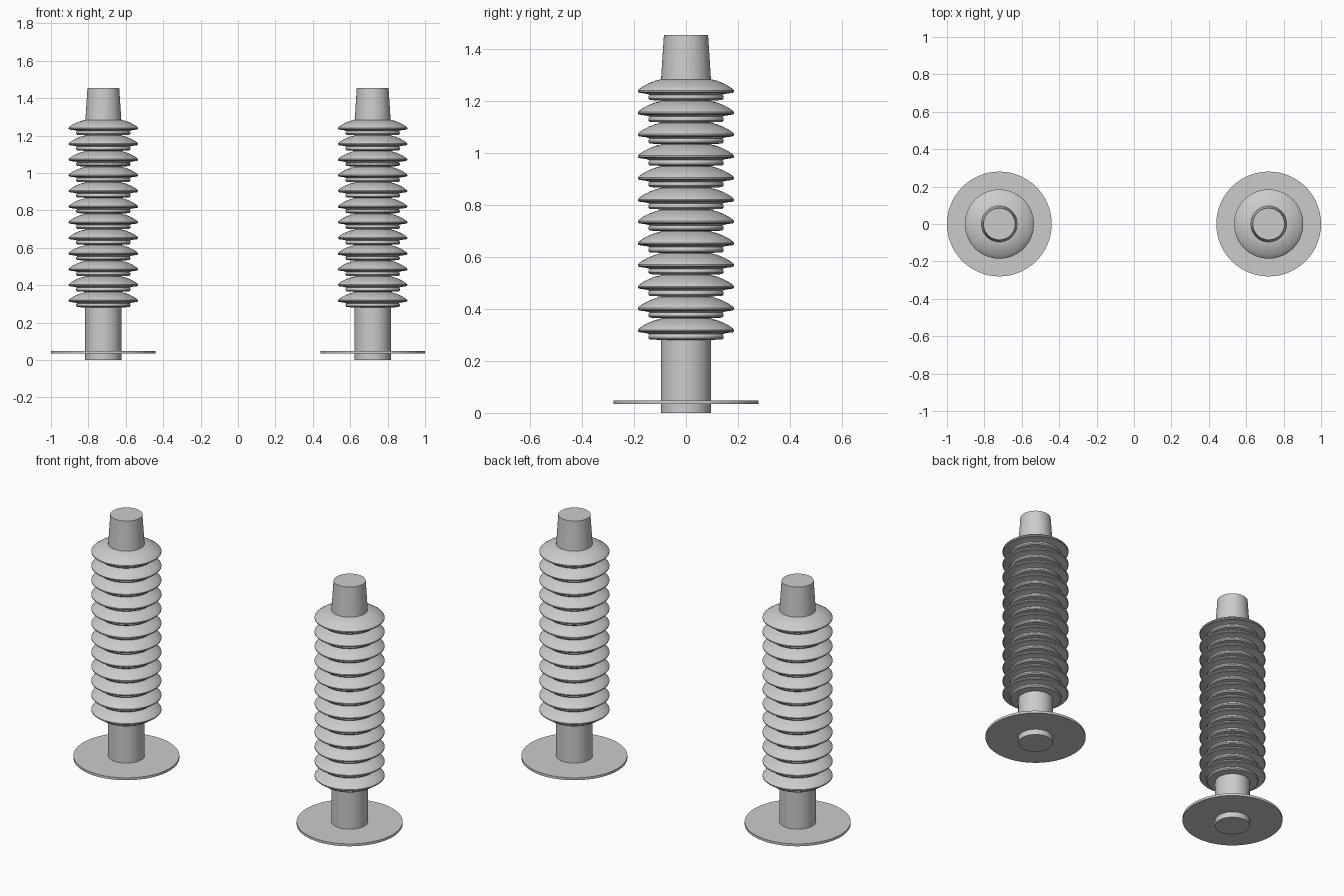
import bpy, bmesh, math

if "Cube" in bpy.data.objects:
    bpy.data.objects.remove(bpy.data.objects["Cube"])

SEGMENTS = 64
SHEDS = 12
SHED_TOP, SHED_BOTTOM = 1.284, 0.279
PITCH = (SHED_TOP - SHED_BOTTOM) / SHEDS

grey = bpy.data.materials.new("light_grey")
grey.diffuse_color = (0.6, 0.6, 0.6, 1)
grey.use_nodes = True
grey.node_tree.nodes["Principled BSDF"].inputs["Base Color"].default_value = grey.diffuse_color


def lathe(name, profile, x):
    """Revolve (radius, height) points, listed top to bottom, about a vertical axis."""
    bm = bmesh.new()
    rings = []
    for r, z in profile:
        rings.append([bm.verts.new((r * math.cos(math.tau * i / SEGMENTS),
                                    r * math.sin(math.tau * i / SEGMENTS), z))
                      for i in range(SEGMENTS)])
    for a, b in zip(rings, rings[1:]):
        for i in range(SEGMENTS):
            j = (i + 1) % SEGMENTS
            bm.faces.new((a[i], b[i], b[j], a[j]))
    bm.faces.new(rings[0])
    bm.faces.new(rings[-1][::-1])
    bmesh.ops.recalc_face_normals(bm, faces=bm.faces)
    mesh = bpy.data.meshes.new(name)
    bm.to_mesh(mesh)
    bm.free()
    mesh.materials.append(grey)
    obj = bpy.data.objects.new(name, mesh)
    obj.location.x = x
    bpy.context.collection.objects.link(obj)
    bpy.ops.object.select_all(action='DESELECT')
    obj.select_set(True)
    bpy.context.view_layer.objects.active = obj
    bpy.ops.object.shade_smooth_by_angle(angle=math.radians(30))
    return obj


# One insulator shed: domed top, thin rim, undercut and small drip ring
shed = [(0.097, 0), (0.120, -0.006), (0.143, -0.015), (0.164, -0.026),
        (0.180, -0.037), (0.185, -0.043), (0.185, -0.048), (0.181, -0.052),
        (0.152, -0.056), (0.140, -0.060), (0.143, -0.064), (0.145, -0.067),
        (0.145, -0.074), (0.140, -0.080), (0.097, -0.082)]
stack = [(r, SHED_TOP - n * PITCH + z) for n in range(SHEDS) for r, z in shed]

for side, x in (("left", -0.72), ("right", 0.72)):
    lathe(side + "_lower_post", [(0.097, 0.29), (0.097, 0)], x)
    lathe(side + "_base_flange", [(0.28, 0.048), (0.28, 0.034)], x)
    lathe(side + "_shed_stack", stack, x)
    lathe(side + "_top_cap", [(0.085, 1.454), (0.097, 1.27)], x)
